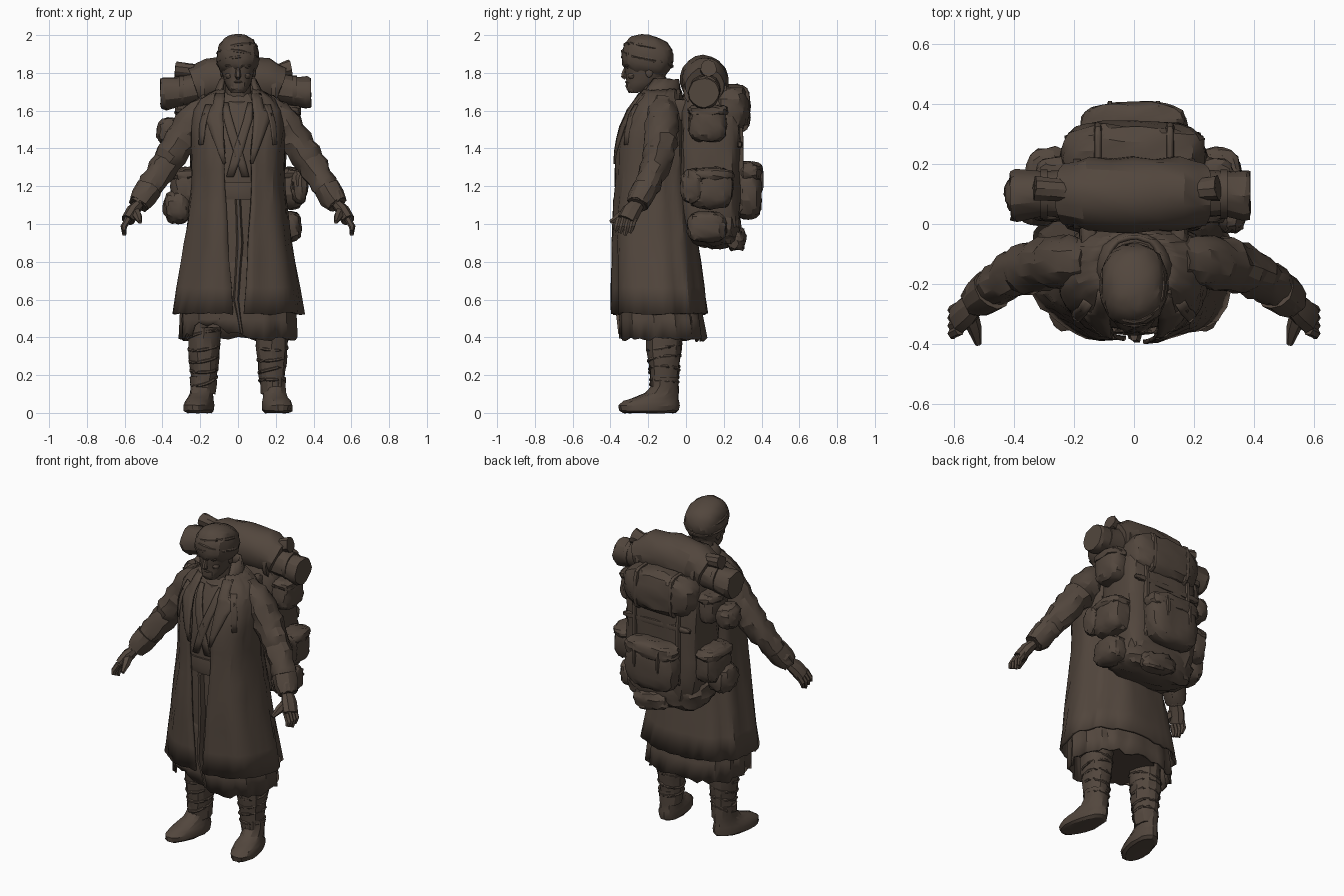
import bpy, bmesh, math, random
from mathutils import Vector, Matrix, Euler

random.seed(4)
if "Cube" in bpy.data.objects:
    bpy.data.objects.remove(bpy.data.objects["Cube"], do_unlink=True)

BROWN = (0.085, 0.062, 0.047, 1)
cloth = bpy.data.materials.new("dark_brown_cloth")
cloth.use_nodes = True
cloth.diffuse_color = BROWN
shader = cloth.node_tree.nodes["Principled BSDF"]
shader.inputs["Base Color"].default_value = BROWN
shader.inputs["Roughness"].default_value = 0.9
SIDES = (("left", 1), ("right", -1))


def finish(name, bm, thick=0.0, jitter=0.0, angle=26):
    """Turn a bmesh into a shaded object, with optional crumple and thickness."""
    for v in bm.verts:
        v.co += Vector([random.uniform(-jitter, jitter) for _ in range(3)])
    bmesh.ops.recalc_face_normals(bm, faces=bm.faces)
    mesh = bpy.data.meshes.new(name)
    bm.to_mesh(mesh)
    bm.free()
    mesh.materials.append(cloth)
    obj = bpy.data.objects.new(name, mesh)
    bpy.context.collection.objects.link(obj)
    if thick:
        mod = obj.modifiers.new("thickness", 'SOLIDIFY')
        mod.thickness, mod.offset = thick, 0
    bpy.ops.object.select_all(action='DESELECT')
    obj.select_set(True)
    bpy.context.view_layer.objects.active = obj
    bpy.ops.object.shade_smooth_by_angle(angle=math.radians(angle))


def skin(bm, rings, closed=True, caps=True):
    """Bridge rings of points with quads."""
    rows = [[bm.verts.new(p) for p in ring] for ring in rings]
    n = len(rows[0])
    for low, high in zip(rows, rows[1:]):
        for i in range(n if closed else n - 1):
            j = (i + 1) % n
            bm.faces.new((low[i], low[j], high[j], high[i]))
    if caps and closed:
        bm.faces.new(rows[0])
        bm.faces.new(rows[-1])


def resample(rows, steps):
    out = []
    for a, b in zip(rows, rows[1:]):
        out += [[p + (q - p) * k / steps for p, q in zip(a, b)] for k in range(steps)]
    return out + [list(rows[-1])]


def loft(name, rows, n=24, power=2.0, fold=0.0, waves=9, steps=1, ragged=0.0,
         thick=0.0, jitter=0.003, caps=True, turn=None, hem=None):
    """Stack of rounded sections: (z, x, y, half width, half depth[, front opening])."""
    rows = resample(rows, steps)
    opened = len(rows[0]) > 5
    rings = []
    for k, row in enumerate(rows):
        z, cx, cy, rx, ry = row[:5]
        start = math.asin(min(1, row[5] / rx) ** (power / 2)) if opened else 0
        depth = fold * max(0, 1 - k / len(rows))
        ring = []
        for i in range(n):
            a = start + (math.tau - 2 * start) * i / ((n - 1) if opened else n)
            s, c = math.sin(a), -math.cos(a)
            m = 1 + depth * math.sin(a * waves + math.sin(a * 3))
            x = math.copysign(abs(s) ** (2 / power), s) * rx * m
            y = math.copysign(abs(c) ** (2 / power), c) * ry * m
            drop = random.uniform(-ragged, ragged) if k == 0 else 0
            if hem and k == 0:
                drop += hem(x, y)
            ring.append(Vector((cx + x, cy + y, z + drop)))
        rings.append(ring)
    bm = bmesh.new()
    skin(bm, rings, not opened, caps)
    if turn:
        bm.transform(turn)
    finish(name, bm, thick, jitter)


def tube(name, path, n=10, flat=1.0, steps=1, wrinkle=0.0, jitter=0.0):
    """Sweep a round or flattened section along (x, y, z, radius) points."""
    path = resample(path, steps)
    pts = [Vector(p[:3]) for p in path]
    rings = []
    for k, p in enumerate(pts):
        t = (pts[min(k + 1, len(pts) - 1)] - pts[max(k - 1, 0)]).normalized()
        ref = Vector((0, 1, 0)) if abs(t.y) < 0.8 else Vector((0, 0, 1))
        u = t.cross(ref).normalized()
        w = t.cross(u)
        r = path[k][3] * (1 + wrinkle * (-1) ** k)
        rings.append([p + r * (u * math.cos(a) * flat + w * math.sin(a))
                      for a in (math.tau * i / n for i in range(n))])
    bm = bmesh.new()
    skin(bm, rings)
    finish(name, bm, 0, jitter)


def bag(name, center, size, power=4.0, cuts=5, jitter=0.006, rot=(0, 0, 0)):
    """Stuffed, rounded box."""
    bm = bmesh.new()
    bmesh.ops.create_cube(bm, size=2)
    bmesh.ops.subdivide_edges(bm, edges=bm.edges, cuts=cuts, use_grid_fill=True)
    for v in bm.verts:
        v.co /= sum(abs(c) ** power for c in v.co) ** (1 / power)
    turn = Euler([math.radians(a) for a in rot]).to_matrix().to_4x4()
    bm.transform(Matrix.Translation(center) @ turn @ Matrix.Diagonal([s / 2 for s in size] + [1]))
    finish(name, bm, 0, jitter)


def hoop(name, center, rx, ry, radius, tilt=(0, 0), n=20):
    """Band wrapped around a roughly vertical form, tilted along x and y."""
    x, y, z = center
    ring = []
    for i in range(n + 1):
        a = math.tau * i / n
        s, c = math.sin(a), math.cos(a)
        ring.append((x + rx * s, y + ry * c, z + tilt[0] * s + tilt[1] * c, radius))
    tube(name, ring, 6)


# Long open coat
COAT_POWER = 2.4
COAT = [(.525, 0, -.14, .338, .245, .03), (.8, 0, -.158, .293, .228, .045),
        (1.0, 0, -.17, .262, .215, .06), (1.2, 0, -.174, .238, .2, .07),
        (1.38, 0, -.176, .238, .196, .07), (1.5, 0, -.172, .243, .177, .08),
        (1.6, 0, -.155, .23, .15, .085), (1.66, 0, -.142, .19, .12, .08),
        (1.71, 0, -.135, .11, .1, .07)]
loft("coat", COAT, 56, COAT_POWER, .028, 9, 2, .004, .014, .004)
loft("coat_collar", [(1.63, 0, -.15, .14, .13, .1), (1.71, 0, -.14, .115, .105, .085),
                     (1.765, 0, -.125, .088, .08, .075)], 18, thick=.016)


def coat_front(x, z):
    for a, b in zip(COAT, COAT[1:]):
        if z <= b[0]:
            break
    f = (z - a[0]) / (b[0] - a[0])
    cy, rx, ry = [a[i] + (b[i] - a[i]) * f for i in (2, 3, 4)]
    return cy - ry * max(0, 1 - (abs(x) / rx) ** COAT_POWER) ** (1 / COAT_POWER)


def strip(name, rows, lift=.01, cols=4, thick=.01):
    """Plate lying on the coat front: rows of (z, edge, edge)."""
    rings = []
    for z, x0, x1 in resample(rows, 2):
        xs = [x0 + (x1 - x0) * i / (cols - 1) for i in range(cols)]
        rings.append([Vector((x, coat_front(x, z) - lift, z)) for x in xs])
    bm = bmesh.new()
    skin(bm, rings, closed=False)
    finish(name, bm, thick, .002)


for side, s in SIDES:
    strip(side + "_lapel", [(1.32, s * .065, s * .08), (1.45, s * .075, s * .13),
                            (1.58, s * .08, s * .18), (1.6, s * .08, s * .14), (1.69, s * .07, s * .12)])
    strip(side + "_shoulder_strap", [(1.42, s * .185, s * .205), (1.53, s * .17, s * .2),
                                     (1.63, s * .14, s * .17)], .012)
    # Tunic front, folded across the chest
    strip(side + "_tunic_fold", [(1.25, -s * .06, -s * .02), (1.4, -s * .02, s * .03),
                                 (1.55, s * .03, s * .075), (1.64, s * .05, s * .08)], -.014)


def torn_hem(x, y):
    """Raise the robe hem at the front over the right leg and at the centre."""
    if y > -.12:
        return 0
    return .08 if -.24 < x < -.07 else .025 if x < .04 else 0


# Tunic and ragged under robe
loft("tunic", [(.45, 0, -.15, .2, .19), (1.0, 0, -.17, .2, .193), (1.2, 0, -.173, .2, .178),
               (1.4, 0, -.173, .2, .176), (1.52, 0, -.168, .2, .148),
               (1.63, 0, -.15, .14, .115), (1.7, 0, -.14, .07, .08)], 32, 2.4, .05, 13, 2)
loft("under_robe", [(.39, 0, -.122, .302, .222), (.6, 0, -.14, .295, .21), (.9, 0, -.16, .24, .185)],
     48, 2.4, .035, 15, 2, .012, .012, caps=False, hem=torn_hem)
loft("belt", [(1.13, 0, -.175, .21, .187), (1.17, 0, -.175, .212, .194),
              (1.22, 0, -.175, .21, .187)], 28, 2.4)
tube("belt_tail", [(0, -.36, 1.13, .03), (.01, -.363, .9, .035), (-.01, -.355, .6, .03),
                   (.02, -.345, .42, .015)], 6, .5, 2, .05)

# Head, face and wrapped headscarf
loft("neck", [(1.58, 0, -.15, .09, .08), (1.66, 0, -.165, .068, .07), (1.78, 0, -.18, .068, .075)], 14)
loft("face", [(1.695, 0, -.265, .035, .04), (1.72, 0, -.245, .056, .07), (1.75, 0, -.222, .072, .094),
              (1.8, 0, -.21, .083, .11), (1.85, 0, -.21, .095, .12), (1.9, 0, -.2, .1, .12)],
     18, 2.2, jitter=.002)
bag("headscarf", (0, -.205, 1.885), (.225, .275, .23), 2.3, 6, .004, (-14, 0, 0))
for i, (height, grow, lean) in enumerate(((1.86, .106, .012), (1.89, .106, -.015), (1.925, .096, .015))):
    hoop(f"scarf_wrap_{i}", (0, -.205, height), grow, grow * 1.23, .01, (lean, -.025))
tube("nose", [(0, -.315, 1.835, .009), (0, -.328, 1.8, .014), (0, -.33, 1.783, .017),
              (0, -.318, 1.772, .012)], 6)
bag("beard", (0, -.28, 1.732), (.09, .075, .075), 2.5, 3, .003)
bag("mouth", (0, -.313, 1.752), (.045, .02, .012), 2, 3, 0)
hoop("neck_scarf", (0, -.165, 1.66), .083, .08, .02, (0, .025))

for side, s in SIDES:
    bag(side + "_brow", (s * .04, -.311, 1.838), (.06, .026, .018), 2, 3, 0)
    bag(side + "_cheek", (s * .042, -.283, 1.785), (.05, .05, .04), 2, 3, 0)
    bag(side + "_ear", (s * .086, -.195, 1.805), (.02, .04, .06), 2, 3, 0)

    # Sleeve, cuff and hand
    tube(side + "_sleeve", [(s * .14, -.125, 1.625, .072), (s * .23, -.125, 1.555, .087),
         (s * .305, -.135, 1.44, .086), (s * .38, -.155, 1.325, .079),
         (s * .455, -.2, 1.21, .068), (s * .53, -.258, 1.1, .052)], 14, 1, 3, .055, .007)
    tube(side + "_cuff", [(s * .47, -.215, 1.19, .071), (s * .5, -.238, 1.14, .069),
                          (s * .525, -.255, 1.105, .058)], 12, jitter=.004)
    tube(side + "_palm", [(s * .52, -.255, 1.11, .038), (s * .555, -.288, 1.07, .052),
                          (s * .583, -.315, 1.02, .052)], 8, .7)
    for i in range(4):
        y = -.275 - .026 * i
        tube(f"{side}_finger_{i}", [(s * .58, y, 1.03, .018), (s * .605, y - .012, .985, .017),
                                    (s * .602, y - .022, .94 + .012 * abs(i - 1), .01)], 6)
    tube(side + "_thumb", [(s * .548, -.3, 1.07, .03), (s * .53, -.35, 1.04, .024),
                           (s * .518, -.4, 1.01, .011)], 6)

    # Leg wraps and boots
    loft(side + "_trouser_leg", [(.1, 0, 0, .06, .07), (.2, 0, 0, .068, .075),
         (.34, 0, 0, .086, .092), (.46, 0, 0, .088, .1), (.6, 0, -.01, .09, .11)], 14, 2, 0, 1, 2,
         jitter=.006, turn=Matrix.Translation((s * .18, -.115, 0)))
    for i in range(5):
        hoop(f"{side}_leg_wrap_{i}", (s * .18, -.115, .17 + .06 * i), .066 + .005 * i,
             .073 + .005 * i, .009, (random.uniform(-.025, .025), random.uniform(-.02, .02)), 14)
    splay = Matrix.Translation((s * .19, -.112, 0)) @ Matrix.Rotation(s * .2, 4, 'Z')
    loft(side + "_boot", [(0, 0, -.085, .058, .14), (.012, 0, -.087, .074, .16),
         (.04, 0, -.087, .077, .165), (.062, 0, -.074, .07, .149), (.082, 0, -.045, .064, .118),
         (.105, 0, -.015, .06, .088), (.14, 0, 0, .06, .073), (.19, 0, 0, .064, .073)],
         18, 2.1, turn=splay)

# Backpack body
bag("pack_body", (0, .13, 1.32), (.5, .33, .84), 4.5, 7, .008)
bag("pack_lid", (0, .235, 1.61), (.48, .21, .26), 3, 6, .008)
bag("pack_base_roll", (0, .135, .99), (.52, .3, .23), 3, 6, .009, (-6, 0, 0))
bag("back_pocket", (0, .325, 1.17), (.34, .15, .29), 3.2)
bag("back_pocket_flap", (0, .33, 1.275), (.35, .15, .11), 3)
bag("hanging_pouch", (.05, .265, .92), (.24, .1, .11), 3, 4, .008, (0, 8, 0))
bag("upper_tie_strap", (0, .285, 1.42), (.46, .03, .035), 6, 3, .002)

# Bedroll and thin roll on top
tube("bedroll", [(-.41, .095, 1.69, .08), (-.39, .095, 1.69, .088), (-.3, .1, 1.7, .075),
                 (-.2, .1, 1.72, .085), (0, .1, 1.74, .09), (.2, .1, 1.72, .085),
                 (.3, .1, 1.7, .075), (.365, .095, 1.695, .085), (.385, .095, 1.695, .078)],
     16, jitter=.004)
tube("bedroll_cover", [(-.23, .1, 1.73, .1), (-.15, .1, 1.755, .122), (0, .095, 1.765, .126),
                       (.15, .1, 1.755, .122), (.23, .1, 1.73, .1)], 18, 1, 2, .012, .005)
tube("thin_roll", [(-.33, .12, 1.82, .04), (-.2, .11, 1.805, .038), (0, .1, 1.8, .04),
                   (.2, .11, 1.805, .038), (.28, .12, 1.825, .043)], 10, 1, 2, .03, .003)

for side, s in SIDES:
    for label, x, r in (("inner", .19, .116), ("outer", .3, .081)):
        tube(f"{side}_{label}_bedroll_strap", [(s * (x - .012), .1, 1.735 - x * .1, r),
                                               (s * (x + .012), .1, 1.735 - x * .1, r)], 16)
    bag(side + "_lid_strap", (s * .12, .24, 1.61), (.035, .2, .26), 4, 4, 0)
    bag(side + "_pack_strap", (s * .15, .24, 1.3), (.03, .13, .5), 6, 4, 0)
    bag(side + "_pocket_strap", (s * .08, .335, 1.23), (.025, .15, .17), 4, 3, 0)
    bag(side + "_harness", (s * .15, -.04, 1.6), (.06, .16, .12), 3, 4, .003)
    bag(side + "_top_pouch", (s * .255, .115, 1.53), (.15, .2, .19), 3.2)
    bag(side + "_top_flap", (s * .26, .115, 1.6), (.15, .21, .06), 3, 4)
    bag(side + "_middle_pouch", (s * .275, .13, 1.19), (.16, .24, .22), 3.2)
    bag(side + "_middle_flap", (s * .28, .13, 1.26), (.16, .25, .07), 3, 4)

# Gear that hangs on one side only
bag("low_pouch", (.265, .11, .985), (.14, .21, .16), 3)
bag("round_flask", (-.365, .1, 1.49), (.13, .15, .15), 2.4)
bag("water_skin", (-.32, .09, 1.09), (.15, .19, .18), 2.4)
bag("side_canteen", (.325, .03, 1.2), (.09, .12, .18), 2.5)
